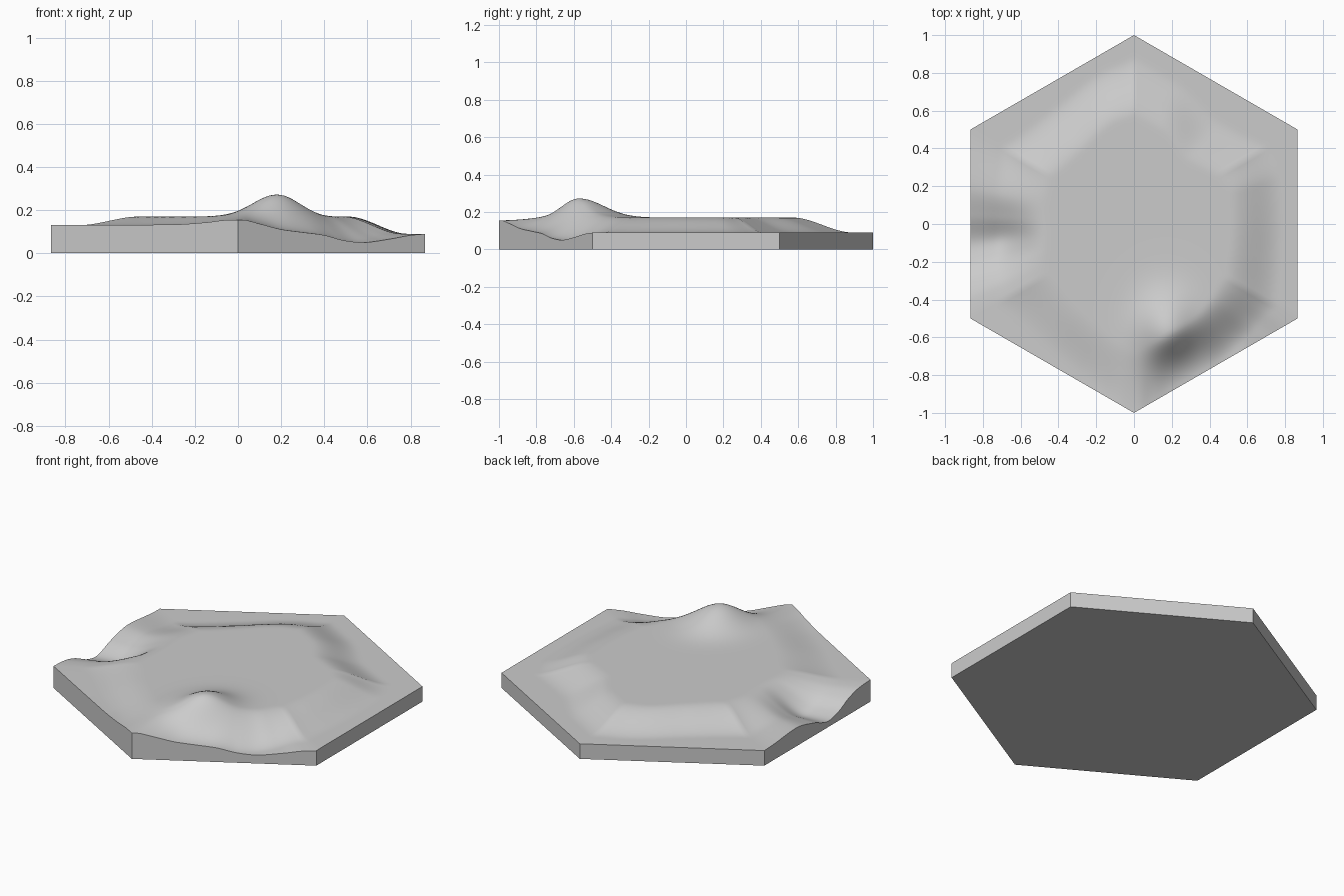
import bpy, bmesh, math

cube = bpy.data.objects.get("Cube")
if cube:
    bpy.data.objects.remove(cube, do_unlink=True)

PLATEAU = 0.17
APOTHEM = math.cos(math.radians(30))

# Rim height by compass angle in degrees
RIM = [(0, .09), (60, .09), (120, .09), (150, .09), (167, .11), (177, .08),
       (187, .035), (193, .055), (199, .10), (205, .125), (210, .13),
       (230, .131), (250, .133), (261, .143), (267, .154), (271, .155),
       (276, .137), (283, .11), (290, .097), (297, .085), (305, .058),
       (311, .05), (320, .066), (327, .085), (332, .09), (345, .09)]
# Middle of the plateau slope by angle, as a fraction of the way to the rim
SLOPE = [(0, .75), (17, .74), (32, .66), (50, .65), (75, .73), (90, .73),
         (102, .75), (125, .70), (150, .66), (167, .69), (187, .69),
         (210, .69), (240, .78), (270, .84), (300, .84), (315, .79),
         (330, .72), (345, .74)]


def around(keys, a):
    """Smooth periodic curve through (angle, value) keys."""
    pts = ([(k - 360, v) for k, v in keys[-2:]] + keys
           + [(k + 360, v) for k, v in keys[:2]])
    i = max(j for j in range(1, len(pts) - 2) if pts[j][0] <= a)
    (x0, y0), (x1, y1), (x2, y2), (x3, y3) = pts[i - 1:i + 3]
    t, w = (a - x1) / (x2 - x1), x2 - x1

    def tangent(xa, ya, xb, yb, xc, yc):
        s, r = (yb - ya) / (xb - xa), (yc - yb) / (xc - xb)
        return 0 if s * r <= 0 else 2 * s * r / (s + r)
    m1 = tangent(x0, y0, x1, y1, x2, y2) * w
    m2 = tangent(x1, y1, x2, y2, x3, y3) * w
    return ((2*t**3 - 3*t**2 + 1) * y1 + (t**3 - 2*t**2 + t) * m1
            + (3*t**2 - 2*t**3) * y2 + (t**3 - t**2) * m2)


def height(x, y):
    a = math.degrees(math.atan2(y, x)) % 360
    reach = max(x * math.cos(k * math.pi / 3) + y * math.sin(k * math.pi / 3)
                for k in range(6)) / APOTHEM
    half = 0.16
    s = min(1, max(0, (reach - around(SLOPE, a) + half) / (2 * half)))
    s = s * s * (3 - 2 * s)
    rim = around(RIM, a)
    hill = 0.102 * math.exp(-((x - .18) / .11)**2 / 2 - ((y + .57) / .13)**2 / 2)
    return PLATEAU + (rim - PLATEAU) * s + hill * (1 - s)


# Hexagonal top sheet, divided into a fine triangle lattice
bm = bmesh.new()
centre = bm.verts.new((0, 0, 0))
corners = [bm.verts.new((math.cos(math.radians(30 + 60 * k)),
                         math.sin(math.radians(30 + 60 * k)), 0)) for k in range(6)]
for k in range(6):
    bm.faces.new((centre, corners[k], corners[(k + 1) % 6]))
bmesh.ops.subdivide_edges(bm, edges=bm.edges[:], cuts=47, use_grid_fill=True)

# Straight side walls and a flat underside
border = [e for e in bm.edges if e.is_boundary]
top = bm.verts[:]
walls = bmesh.ops.extrude_edge_only(bm, edges=border)["geom"]
lower = [e for e in walls if isinstance(e, bmesh.types.BMEdge) and e.is_boundary]
bmesh.ops.contextual_create(bm, geom=lower)

# Raise the top into relief
for v in top:
    v.co.z = height(v.co.x, v.co.y)
bmesh.ops.recalc_face_normals(bm, faces=bm.faces[:])

mesh = bpy.data.meshes.new("terrain_tile")
bm.to_mesh(mesh)
bm.free()
tile = bpy.data.objects.new("terrain_tile", mesh)
bpy.context.collection.objects.link(tile)

# Plain grey
grey = bpy.data.materials.new("plain_grey")
grey.use_nodes = True
colour = (0.6, 0.6, 0.6, 1)
grey.diffuse_color = colour
grey.node_tree.nodes["Principled BSDF"].inputs["Base Color"].default_value = colour
mesh.materials.append(grey)

bpy.ops.object.select_all(action='DESELECT')
tile.select_set(True)
bpy.context.view_layer.objects.active = tile
bpy.ops.object.shade_smooth_by_angle(angle=math.radians(50))
